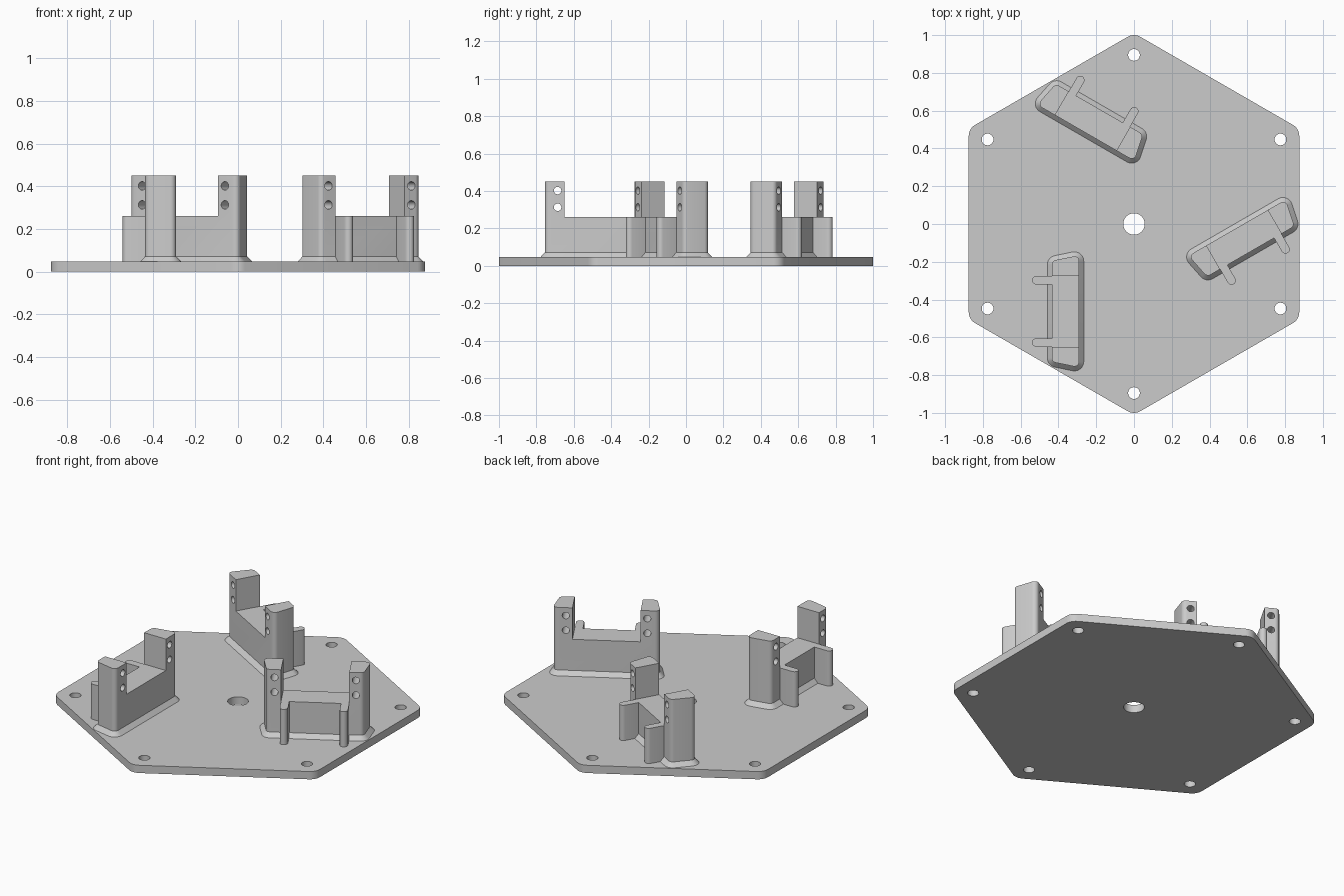
import bpy, bmesh
from math import atan2, cos, sin, pi, radians, tau

if "Cube" in bpy.data.objects:
    bpy.data.objects.remove(bpy.data.objects["Cube"])


def hull(centres, r, steps):
    """Rounded outline around arc centres listed counter-clockwise."""
    pts, n = [], len(centres)
    for i, (x, y) in enumerate(centres):
        px, py = centres[i - 1]
        nx, ny = centres[(i + 1) % n]
        a = atan2(y - py, x - px) - pi / 2
        b = atan2(ny - y, nx - x) - pi / 2
        turn = (b - a) % tau
        for k in range(steps + 1):
            t = a + turn * k / steps
            pts.append((x + r * cos(t), y + r * sin(t)))
    return pts


def loft(name, centres, sections, steps=6):
    """Solid through (radius, z) sections of the same rounded outline."""
    bm = bmesh.new()
    rings = [[bm.verts.new((x, y, z)) for x, y in hull(centres, r, steps)]
             for r, z in sections]
    n = len(rings[0])
    for lo, hi in zip(rings, rings[1:]):
        for i in range(n):
            j = (i + 1) % n
            bm.faces.new((lo[i], lo[j], hi[j], hi[i]))
    bm.faces.new(rings[0][::-1])
    bm.faces.new(rings[-1])
    me = bpy.data.meshes.new(name)
    bm.to_mesh(me)
    bm.free()
    ob = bpy.data.objects.new(name, me)
    bpy.context.collection.objects.link(ob)
    return ob


def cylinder(r, loc, rot=(0, 0, 0)):
    bpy.ops.mesh.primitive_cylinder_add(vertices=32, radius=r, depth=0.4,
                                        location=loc, rotation=rot)
    return bpy.context.object


def activate(ob):
    bpy.ops.object.select_all(action='DESELECT')
    ob.select_set(True)
    bpy.context.view_layer.objects.active = ob


def cut(ob, cutters):
    for c in cutters:
        c.hide_render = True
        activate(ob)
        m = ob.modifiers.new("cut", 'BOOLEAN')
        m.operation, m.solver, m.object = 'DIFFERENCE', 'EXACT', c
        bpy.ops.object.modifier_apply(modifier=m.name)
        bpy.data.objects.remove(c)


def smooth(ob):
    activate(ob)
    bpy.ops.object.shade_smooth_by_angle(angle=radians(30))


T = 0.047                      # plate thickness
CX, CY = -0.3625, -0.4625      # first bracket centre

# Hexagonal plate with rounded corners, centre bore and six screw holes
R = 0.067
corners = [((1 - R) * cos(pi / 2 + i * pi / 3), (1 - R) * sin(pi / 2 + i * pi / 3))
           for i in range(6)]
plate = loft("plate", corners, [(R, 0), (R, T)])
holes = [cylinder(0.057, (0, 0, 0))]
for i in range(6):
    a = pi / 2 + i * pi / 3
    holes.append(cylinder(0.031, (0.895 * cos(a), 0.895 * sin(a), 0)))
cut(plate, holes)

# Bracket block: trapezoid outline with a chamfered foot
r = 0.025
outline = [(-0.41, CY + 0.247), (-0.41, CY - 0.247),
           (-0.315, CY - 0.2665), (-0.315, CY + 0.2665)]
bracket = loft("bracket", outline, [(2 * r, T - 0.001), (r, T + 0.025), (r, 0.45)])

# Saddle between the two posts, and two cross holes per post
bpy.ops.mesh.primitive_cube_add(size=1, location=(CX, CY, 0.46))
saddle = bpy.context.object
saddle.scale = (0.4, 0.375, 0.4)
cutters = [saddle]
for s in (-1, 1):
    for z in (0.313, 0.402):
        cutters.append(cylinder(0.02, (CX, CY + s * 0.224, z), (0, pi / 2, 0)))
cut(bracket, cutters)

# Round-nosed ribs behind each post
parts = [bracket]
for s, side in ((-1, "lower"), (1, "upper")):
    y = CY + s * 0.165
    parts.append(loft("rib_" + side, [(-0.5175, y), (-0.41, y)],
                      [(0.0225, T - 0.001), (0.0225, 0.26)], steps=10))

# Repeat the bracket around the plate
for p in parts:
    smooth(p)
    for k in (1, 2):
        c = p.copy()
        c.name = f"{p.name}_{k + 1}"
        c.rotation_euler.z = k * tau / 3
        bpy.context.collection.objects.link(c)
smooth(plate)
